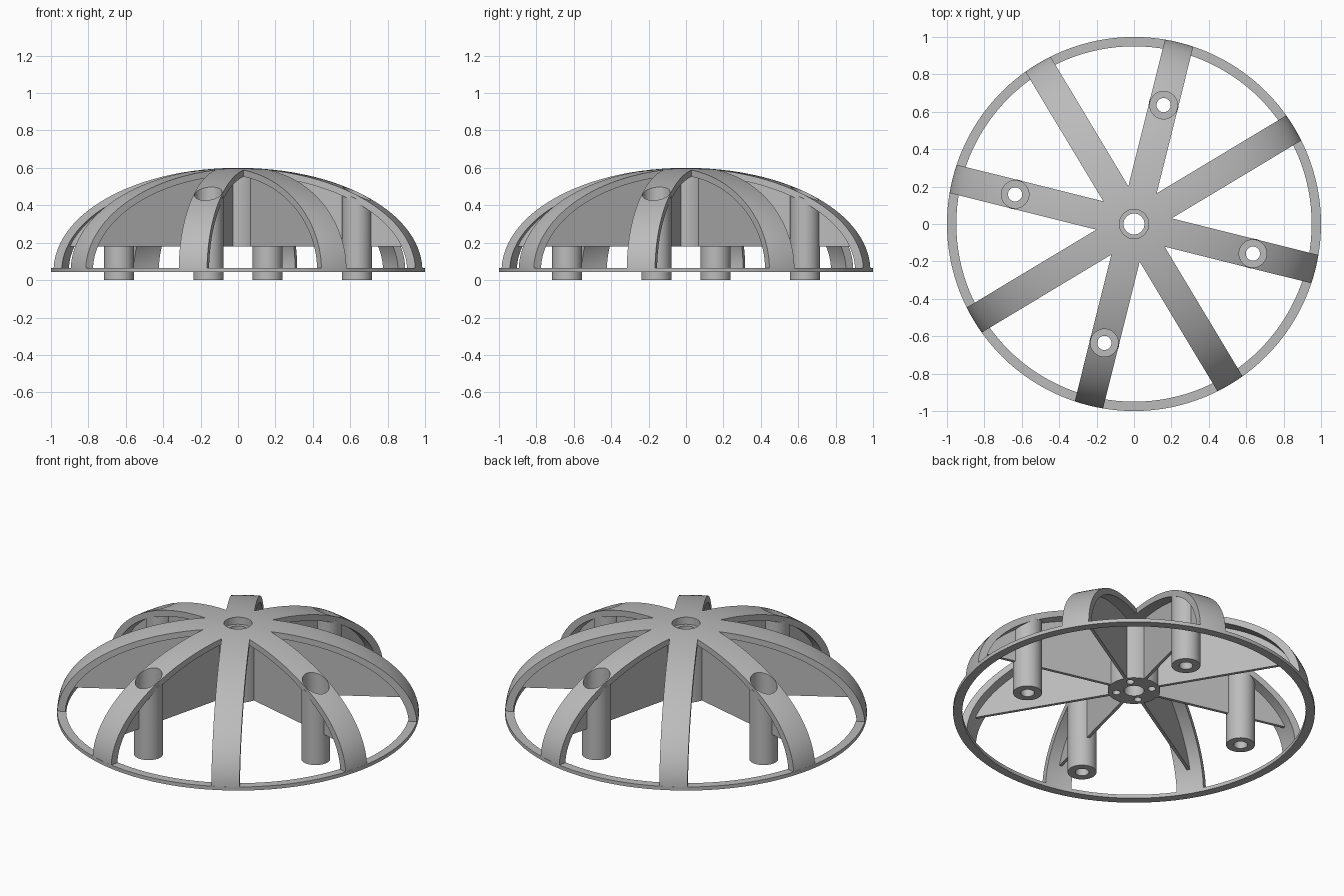
import bpy, bmesh, math
from mathutils import Matrix, Vector

old = bpy.data.objects.get("Cube")
if old:
    bpy.data.objects.remove(old)

BASE = 0.05                                    # height where the dome springs
SPOKES = [math.radians(31 + 45 * i) for i in range(8)]
POSTS = SPOKES[1::2]                           # every second spoke has a post
POST_R = 0.655

gray = bpy.data.materials.new("plain_gray")
gray.use_nodes = True
gray.diffuse_color = (0.5, 0.5, 0.5, 1)
gray.node_tree.nodes["Principled BSDF"].inputs["Base Color"].default_value = (0.5, 0.5, 0.5, 1)


def arc(a, b, n=40, start=0.0):
    """Quarter ellipse from the rim up to the crown, as (radius, height)."""
    steps = [start + (math.pi / 2 - start) * i / n for i in range(n + 1)]
    return [(a * math.cos(t), BASE + b * math.sin(t)) for t in steps]


def lathe(bm, profile, at=(0, 0), steps=48):
    """Turn a closed (radius, height) profile about a vertical axis."""
    part = bmesh.new()
    vs = [part.verts.new((max(r, 0), 0, z)) for r, z in profile]
    es = [part.edges.new((v, vs[i - 1])) for i, v in enumerate(vs)]
    bmesh.ops.spin(part, geom=vs + es, cent=(0, 0, 0), axis=(0, 0, 1),
                   angle=math.tau, steps=steps, use_duplicate=False)
    bmesh.ops.remove_doubles(part, verts=part.verts, dist=1e-5)
    bmesh.ops.translate(part, verts=part.verts, vec=(*at, 0))
    join(bm, part)


def prism(bm, points, direction, matrix=Matrix()):
    """Extrude a flat outline along a direction, then place it."""
    part = bmesh.new()
    face = part.faces.new([part.verts.new(p) for p in points])
    ext = bmesh.ops.extrude_face_region(part, geom=[face])["geom"]
    bmesh.ops.translate(part, vec=direction,
                        verts=[g for g in ext if isinstance(g, bmesh.types.BMVert)])
    part.transform(matrix)
    join(bm, part)


def join(bm, part):
    bmesh.ops.recalc_face_normals(part, faces=part.faces)
    temp = bpy.data.meshes.new("temp")
    part.to_mesh(temp)
    part.free()
    bm.from_mesh(temp)
    bpy.data.meshes.remove(temp)


def finish(name, bm):
    mesh = bpy.data.meshes.new(name)
    bm.to_mesh(mesh)
    bm.free()
    mesh.materials.append(gray)
    obj = bpy.data.objects.new(name, mesh)
    bpy.context.collection.objects.link(obj)
    return obj


def cut(obj, tool, operation="DIFFERENCE"):
    mod = obj.modifiers.new("cut", "BOOLEAN")
    mod.operation, mod.solver, mod.object = operation, "EXACT", tool
    bpy.context.view_layer.objects.active = obj
    bpy.ops.object.modifier_apply(modifier=mod.name)


def polar(r, a):
    return (r * math.cos(a), r * math.sin(a))


# Cutter: post bores with wide heads, hub bore and blind screw holes
bm = bmesh.new()
for a in POSTS:
    lathe(bm, [(0, -0.1), (0.038, -0.1), (0.038, 0.36), (0.074, 0.36), (0.074, 0.8), (0, 0.8)],
          polar(POST_R, a), 40)
lathe(bm, [(0, 0), (0.056, 0), (0.056, 0.555), (0.078, 0.555), (0.078, 0.8), (0, 0.8)])
for i in range(4):
    lathe(bm, [(0, 0.1), (0.022, 0.1), (0.022, 0.3), (0, 0.3)],
          polar(0.1, math.radians(38 + 90 * i)), 20)
holes = finish("hole_cutter", bm)

# Cutter: star outline of the eight straight arms
HALF = 0.078
outline = []
for a in SPOKES:
    along, side = Vector(polar(1.2, a)), Vector(polar(HALF, a + math.pi / 2))
    notch = Vector(polar(HALF / math.sin(math.pi / 8), a + math.pi / 8))
    outline += [(*p, -0.2) for p in (along - side, along + side, notch)]
bm = bmesh.new()
prism(bm, outline, (0, 0, 1.2))
star = finish("star_cutter", bm)

# Cutter: solid dome reaching into the middle of the shell
bm = bmesh.new()
lathe(bm, arc(0.98, 0.53) + [(0, -0.2), (0.98, -0.2)], steps=96)
dome = finish("dome_cutter", bm)

# Spokes: elliptical shell trimmed to the star
bm = bmesh.new()
lathe(bm, arc(1.0, 0.55, start=0.01) + arc(0.955, 0.515, start=0.01)[::-1], steps=128)
spokes = finish("spokes", bm)
cut(spokes, star, "INTERSECT")
cut(spokes, holes)

# Rim ring
bm = bmesh.new()
lathe(bm, [(0.95, 0.043), (1.0, 0.043), (1.0, 0.065), (0.95, 0.065)], steps=128)
ring = finish("rim_ring", bm)

# Hub
bm = bmesh.new()
lathe(bm, [(0, 0.18), (0.145, 0.18), (0.145, 0.57), (0, 0.57)])
hub = finish("hub", bm)
cut(hub, holes)

# Posts
bm = bmesh.new()
for a in POSTS:
    lathe(bm, [(0, 0), (0.08, 0), (0.08, 0.7), (0, 0.7)], polar(POST_R, a))
posts = finish("screw_posts", bm)
cut(posts, dome, "INTERSECT")
cut(posts, holes)

# Webs under the spokes
web = [(r, -0.009, z) for r, z in arc(0.975, 0.53) if z > 0.19 and r > 0.12]
web = [(0.12, -0.009, 0.18), (0.94, -0.009, 0.18)] + web + [(0.12, -0.009, 0.57)]
bm = bmesh.new()
for a in SPOKES:
    prism(bm, web, (0, 0.018, 0), Matrix.Rotation(a, 4, "Z"))
webs = finish("webs", bm)
cut(webs, holes)

for tool in (holes, star, dome):
    bpy.data.objects.remove(tool)

for obj in (spokes, ring, hub, posts, webs):
    bpy.ops.object.select_all(action="DESELECT")
    obj.select_set(True)
    bpy.context.view_layer.objects.active = obj
    bpy.ops.object.shade_smooth_by_angle(angle=math.radians(30))
